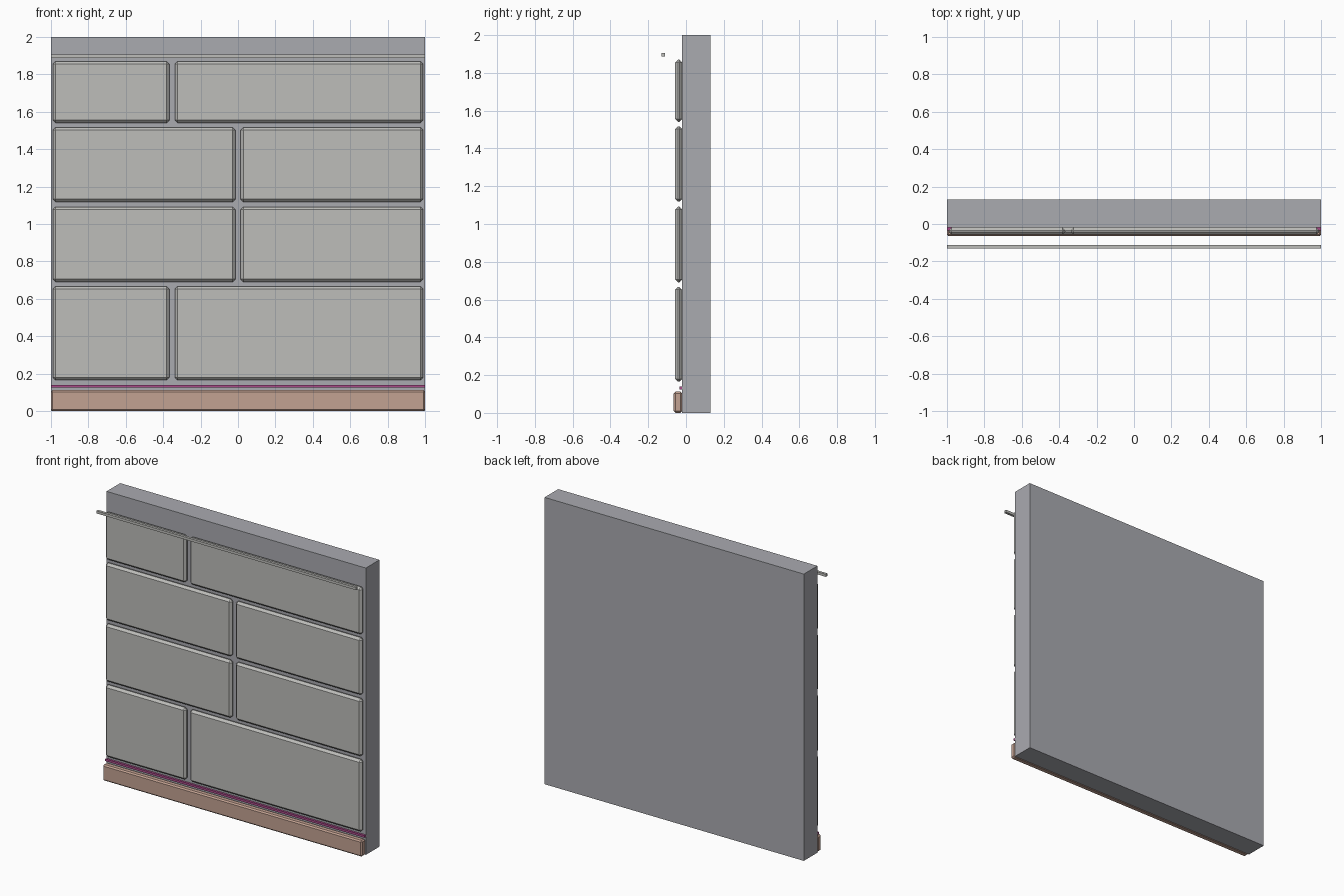
import bpy

if "Cube" in bpy.data.objects:
    bpy.data.objects.remove(bpy.data.objects["Cube"])


def material(name, rgb):
    m = bpy.data.materials.new(name)
    m.diffuse_color = (*rgb, 1)
    m.use_nodes = True
    m.node_tree.nodes["Principled BSDF"].inputs["Base Color"].default_value = m.diffuse_color
    return m


WALL = material("blue grey", (0.40, 0.405, 0.435))
STONE = material("warm grey", (0.51, 0.51, 0.49))
CLAY = material("terracotta", (0.545, 0.36, 0.288))
PINK = material("magenta", (0.40, 0.07, 0.25))


def box(name, x, y, z, mat, bevel=0.0):
    """Box spanning the given (min, max) ranges, with optional chamfered edges."""
    bpy.ops.mesh.primitive_cube_add(
        size=1, location=[sum(r) / 2 for r in (x, y, z)])
    ob = bpy.context.object
    ob.name = name
    ob.scale = [r[1] - r[0] for r in (x, y, z)]
    bpy.ops.object.transform_apply(location=False, rotation=False, scale=True)
    ob.data.materials.append(mat)
    if bevel:
        mod = ob.modifiers.new("chamfer", 'BEVEL')
        mod.width = bevel
        mod.segments = 1
    return ob


FULL = (-1, 1)

# Wall slab
box("wall_slab", FULL, (-0.02, 0.13), (0, 2), WALL)

# Stone blocks: each row has a height range and a joint position
rows = [((0.165, 0.667), -0.352), ((0.69, 1.092), 0.0),
        ((1.118, 1.517), 0.0), ((1.54, 1.87), -0.352)]
for z, joint in rows:
    for x in ((-0.99, joint - 0.014), (joint + 0.014, 0.99)):
        box("stone_block", x, (-0.057, -0.02), z, STONE, 0.015)

# Skirting board, thin accent strip and upper rail standing off the wall
box("skirting_board", FULL, (-0.065, -0.02), (0, 0.112), CLAY, 0.009)
box("accent_strip", FULL, (-0.035, -0.02), (0.125, 0.14), PINK)
box("upper_rail", FULL, (-0.13, -0.112), (1.888, 1.906), STONE)
